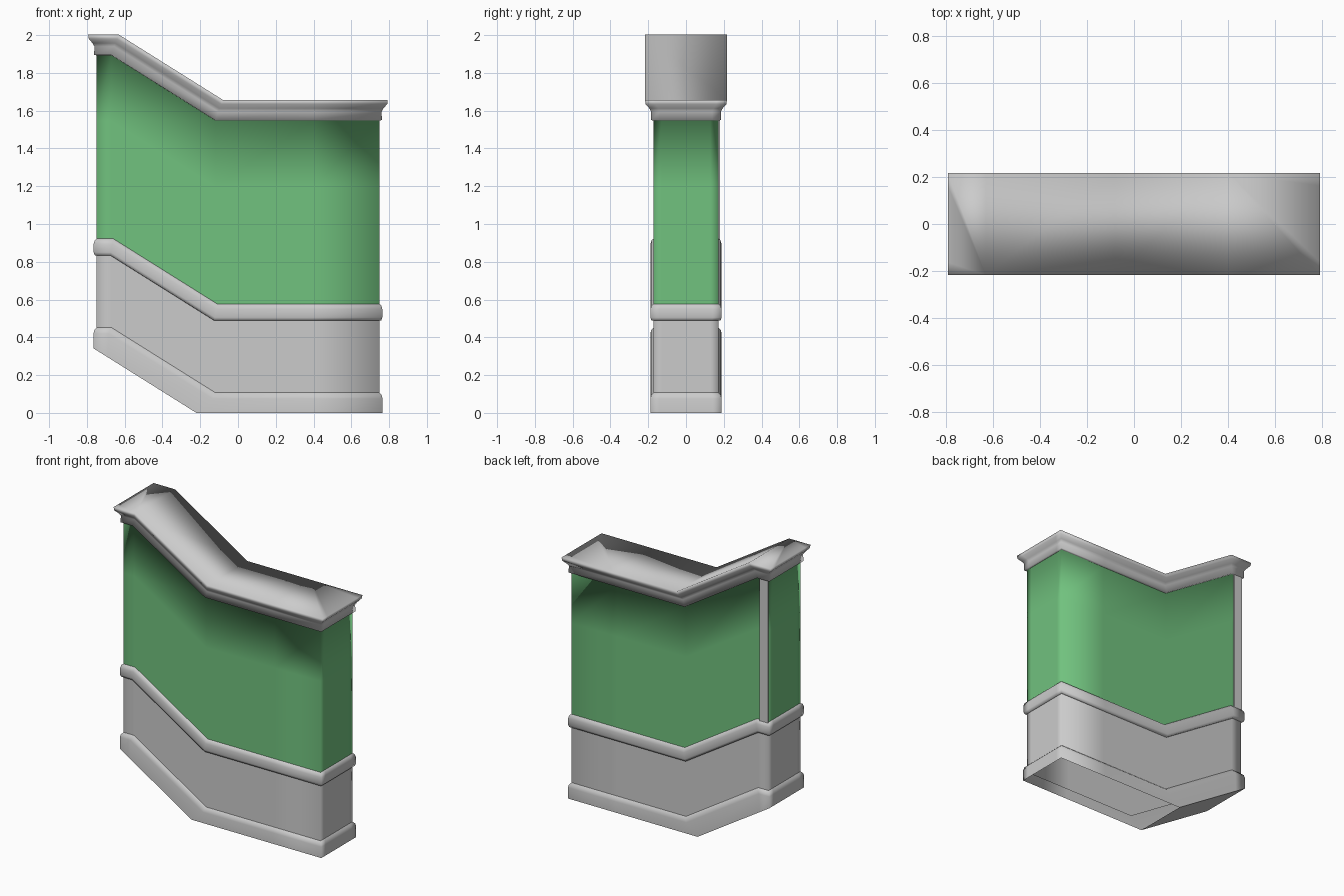
import bpy

if "Cube" in bpy.data.objects:
    bpy.data.objects.remove(bpy.data.objects["Cube"])

HALF_X, HALF_Y = 0.748, 0.172   # wall half length and half thickness
SLOPE, RISE = 0.627, 0.345      # stair pitch and total step up


def material(name, rgb):
    m = bpy.data.materials.new(name)
    m.use_nodes = True
    colour = (*rgb, 1)
    m.diffuse_color = colour
    m.node_tree.nodes["Principled BSDF"].inputs["Base Color"].default_value = colour
    return m


stone = material("stone grey", (0.6, 0.6, 0.6))
green = material("panel green", (0.165, 0.54, 0.21))


def make_object(name, verts, faces, mat):
    mesh = bpy.data.meshes.new(name)
    mesh.from_pydata(verts, [], faces)
    mesh.materials.append(mat)
    obj = bpy.data.objects.new(name, mesh)
    bpy.context.collection.objects.link(obj)
    return mesh


def ring(outset, z, bend):
    """Outline of the wall at one height; it climbs to the right of the bend."""
    x, y = HALF_X + outset, HALF_Y + outset
    columns = [-x, max(bend - RISE / SLOPE, -0.69), bend, 0.4, x]
    inner = y * 0.75
    plan = [(c, -y) for c in columns] + [(x, -inner), (x, inner)]
    plan += [(c, y) for c in reversed(columns)] + [(-x, inner), (-x, -inner)]
    return [(px, py, z + min(RISE, max(0, (bend - px) * SLOPE))) for px, py in plan]


def loft(name, rows, mat, top=False, sloped_underside=False):
    """Skin a stack of outlines, given as (outset, height, bend)."""
    rings = [ring(*row) for row in rows]
    n = len(rings[0])
    verts = [v for r in rings for v in r]
    faces = [(k * n + i, k * n + (i + 1) % n, (k + 1) * n + (i + 1) % n, (k + 1) * n + i)
             for k in range(len(rows) - 1) for i in range(n)]
    strips = [(0, 1, 10, 11, 12, 13), (1, 2, 9, 10), (2, 3, 8, 9), (3, 4, 5, 6, 7, 8)]
    if top:
        faces += [tuple(i + n * (len(rows) - 1) for i in s) for s in strips]
    sides = len(faces)
    if sloped_underside:
        faces += [tuple(reversed(s)) for s in strips[:2]]
    mesh = make_object(name, verts, faces, mat)
    for p in mesh.polygons:
        p.use_smooth = p.index < sides


# Plain wall: stone dado below, green panel above with a small ledge under the cap
loft("dado_wall", [(0, 0.06, -0.12), (0, 0.53, -0.12)], stone)
loft("green_panel", [(0, 0.53, -0.12), (0, 1.2, -0.12),
                     (0, 1.55, -0.12), (0.01, 1.552, -0.12)], green)

# Skirting: closed under the slope, open under the level part
loft("skirting", [(0.017, 0, -0.22), (0.017, 0.075, -0.135),
                  (0.012, 0.095, -0.125), (0, 0.107, -0.12)],
     stone, sloped_underside=True)

# Rounded rail between dado and panel
loft("dado_rail", [(0, 0.488, -0.125), (0.011, 0.49, -0.125), (0.016, 0.505, -0.122),
                   (0.016, 0.55, -0.115), (0.01, 0.57, -0.11), (0, 0.577, -0.11)], stone)

# Flared coping
loft("coping", [(0, 1.548, -0.12), (0.014, 1.55, -0.12), (0.012, 1.595, -0.105),
                (0.022, 1.612, -0.1), (0.042, 1.635, -0.09), (0.045, 1.657, -0.08)],
     stone, top=True)

# Thin upright strip at the high end of the back
x0, x1, y0, y1, z0, z1 = -HALF_X, -0.685, HALF_Y - 0.001, HALF_Y + 0.007, 0.86, 1.93
corners = [(x, y, z) for x in (x0, x1) for y in (y0, y1) for z in (z0, z1)]
box = [(0, 1, 3, 2), (4, 6, 7, 5), (0, 4, 5, 1), (2, 3, 7, 6), (0, 2, 6, 4), (1, 5, 7, 3)]
make_object("back_strip", corners, box, stone)
